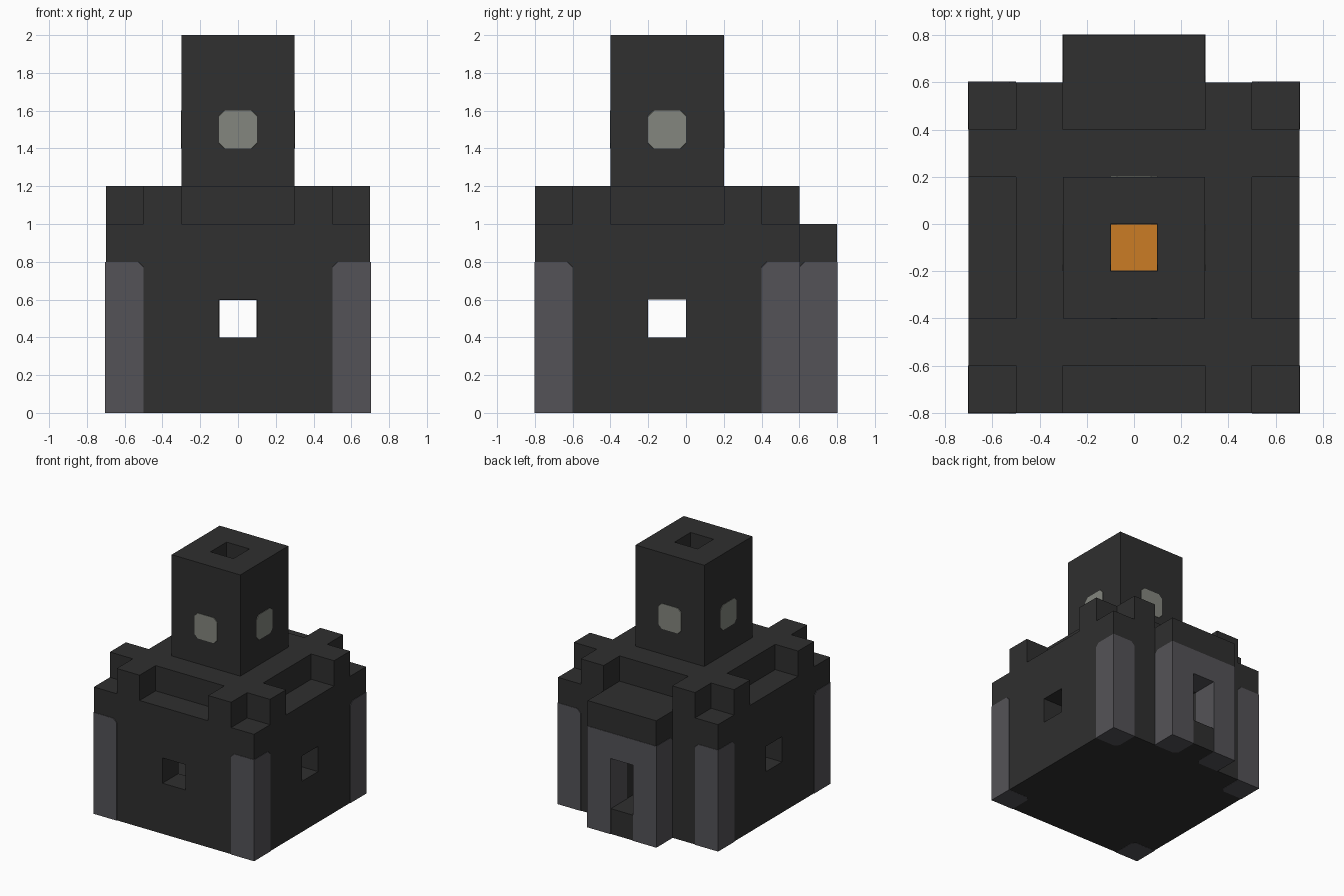
import bpy
import bmesh
from mathutils import Vector

cube = bpy.data.objects.get("Cube")
if cube:
    bpy.data.objects.remove(cube, do_unlink=True)


def material(name, rgb):
    mat = bpy.data.materials.new(name)
    mat.use_nodes = True
    color = (*rgb, 1.0)
    mat.diffuse_color = color
    bsdf = mat.node_tree.nodes["Principled BSDF"]
    bsdf.inputs["Base Color"].default_value = color
    bsdf.inputs["Roughness"].default_value = 0.9
    return mat


STONE = material("dark stone", (0.029, 0.029, 0.029))
TRIM = material("grey trim", (0.088, 0.086, 0.096))
GLASS = material("pale glass", (0.23, 0.24, 0.21))
FIRE = material("orange fire", (0.6, 0.2, 0.018))

CUT = 0.03      # size of clipped corners
PROUD = 0.003   # how far trim stands out from the stone


def box(name, x, y, z, mat, clip=None):
    """Box from three (min, max) ranges; corners passing clip are cut off."""
    low, high = (Vector(v) for v in zip(x, y, z))
    bm = bmesh.new()
    bmesh.ops.create_cube(bm, size=1)
    for v in bm.verts:
        v.co = (low + high) / 2 + v.co * (high - low)
    if clip:
        corners = [v for v in bm.verts if clip(v.co)]
        bmesh.ops.bevel(bm, geom=corners, offset=CUT, segments=1,
                        affect='VERTICES')
    mesh = bpy.data.meshes.new(name)
    bm.to_mesh(mesh)
    bm.free()
    mesh.materials.append(mat)
    obj = bpy.data.objects.new(name, mesh)
    bpy.context.collection.objects.link(obj)
    return obj


def carve(obj, *holes):
    """Subtract box-shaped holes from an object."""
    for x, y, z in holes:
        cutter = box("cutter", x, y, z, STONE)
        cutter.hide_render = True
        mod = obj.modifiers.new("carve", 'BOOLEAN')
        mod.operation = 'DIFFERENCE'
        mod.solver = 'EXACT'
        mod.object = cutter
        bpy.context.view_layer.objects.active = obj
        bpy.ops.object.modifier_apply(modifier=mod.name)
        bpy.data.objects.remove(cutter, do_unlink=True)


def span(a, b, side):
    """Range mirrored to the given side."""
    return tuple(sorted((a * side, b * side)))


SLOT = (-0.1, 0.1)
MID_Y = (-0.2, 0.0)
NOTCH_Z = (1.0, 1.3)
WINDOW_Z = (0.4, 0.6)
DOOR_Z = (0.2, 0.6)

# Hollow keep with notched parapet, windows and doorway
keep = box("keep", (-0.7, 0.7), (-0.8, 0.6), (0, 1.2), STONE)
carve(keep,
      ((-0.5, 0.5), (-0.6, 0.4), (0.2, 0.95)),
      (SLOT, (-0.9, -0.5), WINDOW_Z),
      ((-0.8, 0.8), MID_Y, WINDOW_Z),
      (SLOT, (0.3, 0.7), DOOR_Z),
      (SLOT, MID_Y, (0.9, 1.3)),
      ((-0.3, 0.3), (-0.9, -0.6), NOTCH_Z),
      ((-0.3, 0.3), (0.4, 0.7), NOTCH_Z))
for side in (-1, 1):
    outer = span(0.5, 0.8, side)
    carve(keep,
          (outer, (-0.4, 0.2), NOTCH_Z),
          (outer, (-0.9, -0.6), NOTCH_Z),
          (outer, (0.4, 0.7), NOTCH_Z))

# Tower with an open shaft
tower = box("tower", (-0.3, 0.3), (-0.4, 0.2), (1.2, 2), STONE)
carve(tower, (SLOT, MID_Y, (1.1, 2.1)))

# Porch around the back doorway
porch = box("porch", (-0.3, 0.3), (0.6, 0.8), (0, 1), STONE)
carve(porch, (SLOT, (0.5, 0.9), DOOR_Z))

# Corner columns, clipped where they meet the stone
for sx, side_name in ((-1, "right"), (1, "left")):
    for y_out, y_in, end_name in ((-0.8, -0.6, "front"), (0.6, 0.4, "back")):
        sy = 1 if y_out > 0 else -1

        def meets_stone(co):
            inside = (abs(co.x) < 0.6, abs(co.y - y_in) < 0.05, co.z > 0.4)
            return sum(inside) >= 2

        box(f"{end_name}_{side_name}_column",
            span(0.5, 0.7 + PROUD, sx),
            tuple(sorted((y_in, y_out + PROUD * sy))),
            (-PROUD / 3, 0.8), TRIM, meets_stone)

# Door frame
for sx, side_name in ((-1, "right"), (1, "left")):
    def post_corner(co):
        at_wall = co.y < 0.7
        return at_wall and ((abs(co.x) > 0.2) == (co.z > 0.4))

    box(f"{side_name}_door_post", span(0.1 - PROUD, 0.3 + PROUD, sx),
        (0.6, 0.8 + PROUD), (-PROUD / 3, 0.8), TRIM, post_corner)
box("door_lintel", SLOT, (0.6, 0.8 + PROUD), (0.6 - PROUD, 0.8), TRIM)

# Tower windows on all four sides
PANE_Z = (1.4, 1.6)
DEPTH = (0.1 - PROUD, 0.3 + PROUD)
for sign, x_name, y_name in ((-1, "right", "front"), (1, "left", "back")):
    box(f"{x_name}_tower_window", span(*DEPTH, sign), MID_Y, PANE_Z,
        GLASS, lambda co: True)
    y = tuple(v - 0.1 for v in span(*DEPTH, sign))
    box(f"{y_name}_tower_window", SLOT, y, PANE_Z, GLASS, lambda co: True)

# Hearth under the shaft
box("hearth_fire", SLOT, MID_Y, (0.2, 0.395), FIRE)
